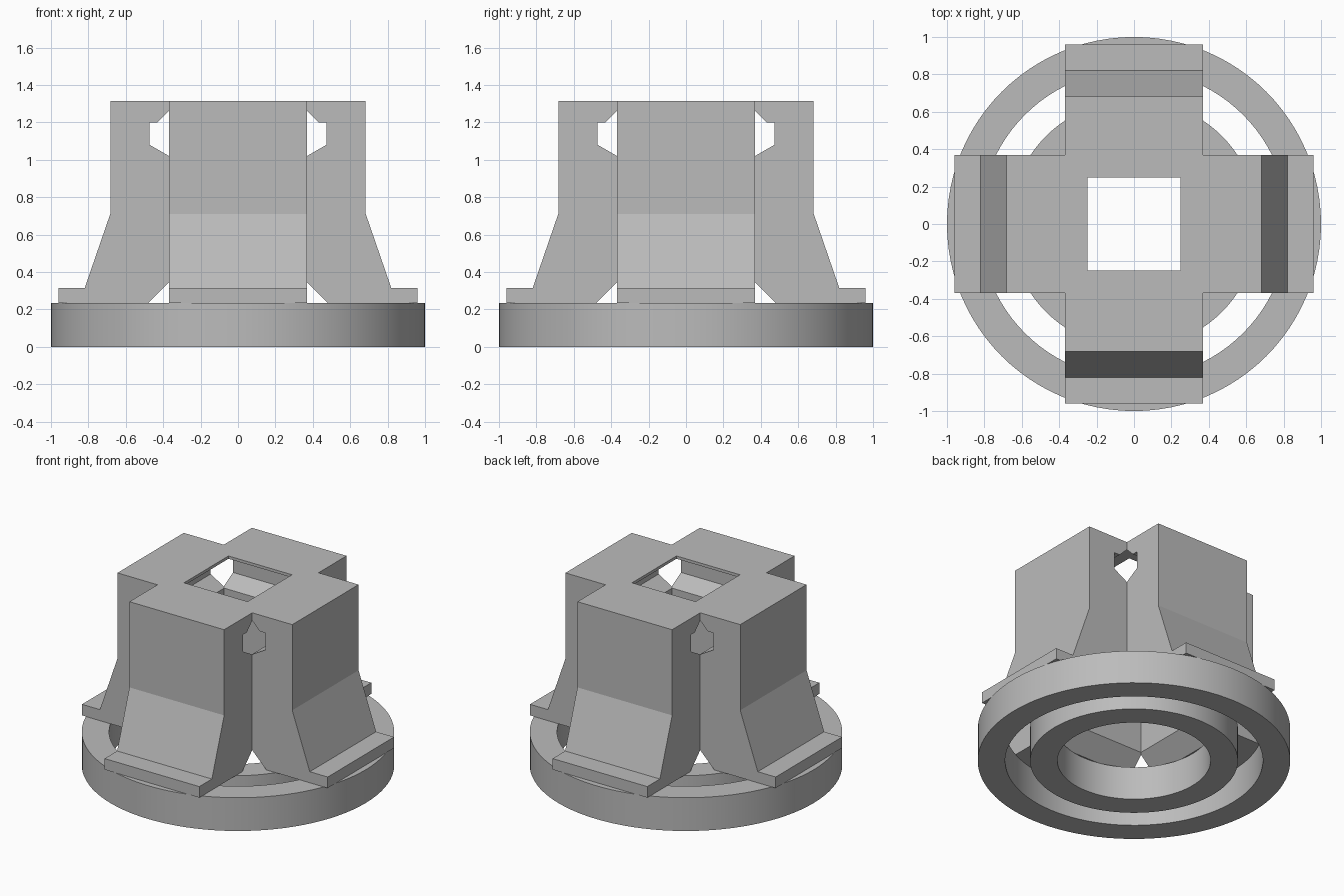
import bpy, bmesh, math

cube = bpy.data.objects.get("Cube")
if cube:
    bpy.data.objects.remove(cube, do_unlink=True)

grey = bpy.data.materials.new("plain grey")
grey.use_nodes = True
colour = (0.5, 0.5, 0.5, 1)
grey.diffuse_color = colour
grey.node_tree.nodes["Principled BSDF"].inputs["Base Color"].default_value = colour


def make_object(name, bm):
    bmesh.ops.recalc_face_normals(bm, faces=bm.faces)
    mesh = bpy.data.meshes.new(name)
    bm.to_mesh(mesh)
    bm.free()
    mesh.materials.append(grey)
    obj = bpy.data.objects.new(name, mesh)
    bpy.context.collection.objects.link(obj)
    return obj


def bridge(bm, a, b):
    for i in range(len(a)):
        j = (i + 1) % len(a)
        bm.faces.new((a[i], a[j], b[j], b[i]))


def loft(name, outline, levels):
    """Closed solid through horizontal outlines; levels are (z, reach)."""
    bm = bmesh.new()
    loops = [[bm.verts.new((x, y, z)) for x, y in outline(r)] for z, r in levels]
    for a, b in zip(loops, loops[1:]):
        bridge(bm, a, b)
    bm.faces.new(loops[0])
    bm.faces.new(loops[-1])
    return make_object(name, bm)


def square(r):
    return [(r, -r), (r, r), (-r, r), (-r, -r)]


def cross(r, w=0.37):
    corner = [(r, -w), (r, w), (w, w)]
    points = []
    for _ in range(4):
        points += corner
        corner = [(-y, x) for x, y in corner]
    return points


def ring(name, inner, outer, height, sides=96):
    bm = bmesh.new()
    section = [(inner, 0), (outer, 0), (outer, height), (inner, height)]
    loops = []
    for r, z in section:
        angles = [2 * math.pi * i / sides for i in range(sides)]
        loops.append([bm.verts.new((r * math.cos(a), r * math.sin(a), z)) for a in angles])
    for i in range(4):
        bridge(bm, loops[i], loops[(i + 1) % 4])
    obj = make_object(name, bm)
    bpy.ops.object.select_all(action='DESELECT')
    obj.select_set(True)
    bpy.context.view_layer.objects.active = obj
    bpy.ops.object.shade_smooth_by_angle(angle=math.radians(30))


# Base rings
BASE = 0.235
ring("outer_ring", 0.825, 1.0, BASE)
ring("inner_ring", 0.49, 0.665, BASE)

# Cross-shaped tower with flared legs and foot flanges
tower = loft("cross_tower", cross, [
    (BASE, 0.96), (0.313, 0.96), (0.313, 0.82), (0.71, 0.683), (1.315, 0.683)])

# Square socket that breaks through the inside corners
socket = loft("socket_cutter", square, [
    (0.2, 0.515), (0.355, 0.36), (1.015, 0.36), (1.08, 0.473), (1.2, 0.473),
    (1.2, 0.43), (1.295, 0.335), (1.295, 0.248), (1.4, 0.248)])
socket.hide_render = True
socket.hide_viewport = True
cut = tower.modifiers.new("socket", 'BOOLEAN')
cut.operation = 'DIFFERENCE'
cut.solver = 'EXACT'
cut.object = socket
